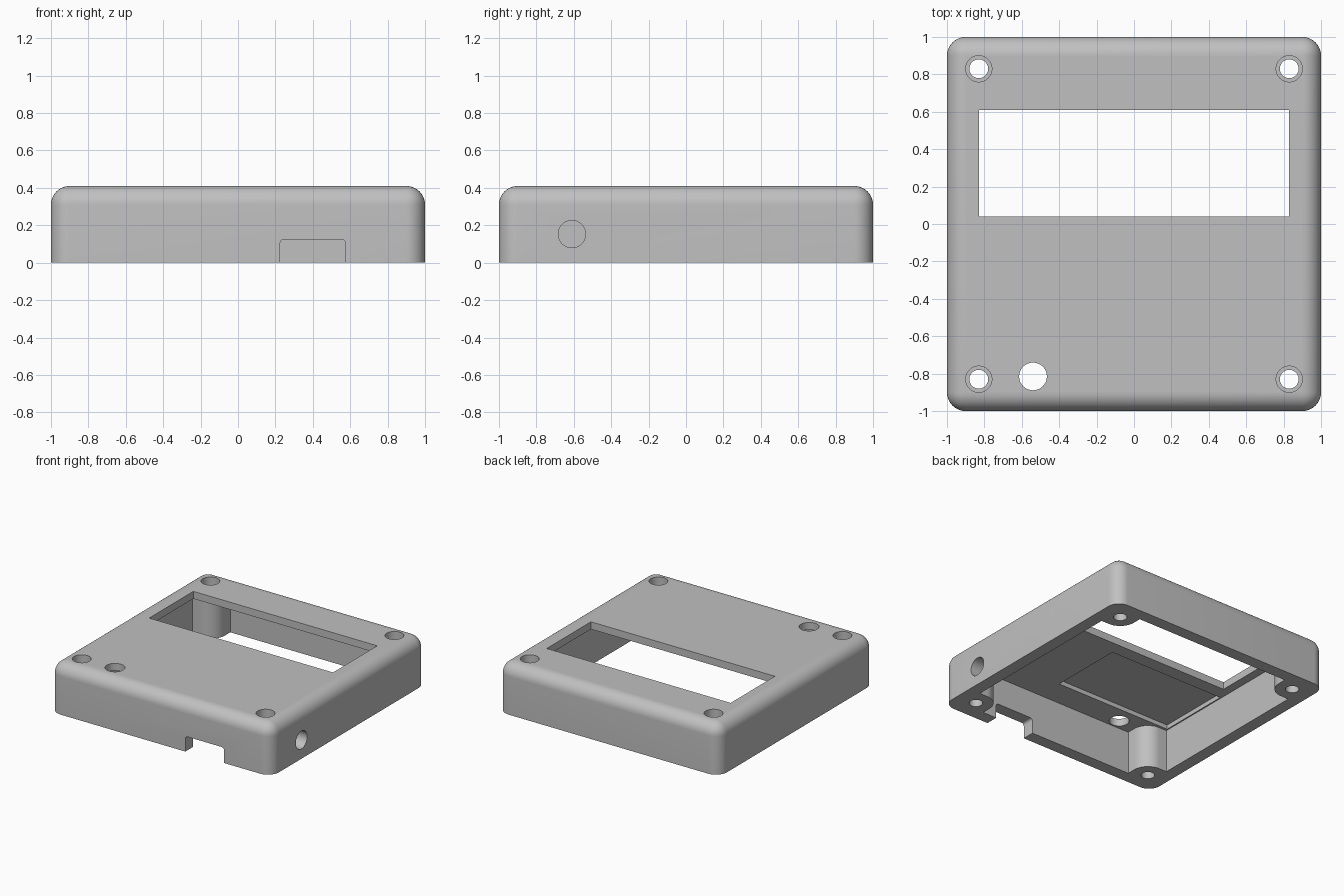
import bpy, bmesh, math
from mathutils import Matrix, Vector

cube = bpy.data.objects.get("Cube")
if cube:
    bpy.data.objects.remove(cube, do_unlink=True)

HEIGHT = 0.41
CEILING = 0.35
SCREW = 0.83
WALL = 0.9
BOSS_R = 0.13

grey = bpy.data.materials.new("matte grey plastic")
grey.use_nodes = True
COLOUR = (0.53, 0.53, 0.53, 1)
grey.diffuse_color = COLOUR
grey.node_tree.nodes["Principled BSDF"].inputs["Base Color"].default_value = COLOUR


def make_object(name, bm):
    bmesh.ops.recalc_face_normals(bm, faces=bm.faces)
    mesh = bpy.data.meshes.new(name)
    bm.to_mesh(mesh)
    bm.free()
    mesh.materials.append(grey)
    obj = bpy.data.objects.new(name, mesh)
    bpy.context.collection.objects.link(obj)
    return obj


def box_mesh(x, y, z):
    """Box spanning three (low, high) ranges."""
    bm = bmesh.new()
    bmesh.ops.create_cube(bm, size=1)
    for v in bm.verts:
        v.co = Vector([r[0] if c < 0 else r[1] for c, r in zip(v.co, (x, y, z))])
    return bm


def prism(name, outline, z0, z1):
    bm = bmesh.new()
    face = bm.faces.new([bm.verts.new((x, y, z0)) for x, y in outline])
    side = bmesh.ops.extrude_face_region(bm, geom=[face])["geom"]
    verts = [g for g in side if isinstance(g, bmesh.types.BMVert)]
    bmesh.ops.translate(bm, verts=verts, vec=(0, 0, z1 - z0))
    return make_object(name, bm)


def cylinder(name, centre, radius, depth, axis="Z"):
    bm = bmesh.new()
    turn = Matrix.Rotation(math.pi / 2, 4, "Y") if axis == "X" else Matrix()
    bmesh.ops.create_cone(bm, cap_ends=True, segments=48, radius1=radius, radius2=radius,
                          depth=depth, matrix=Matrix.Translation(centre) @ turn)
    return make_object(name, bm)


def cut(target, cutter):
    """Subtract the cutter for good and discard it."""
    cutter.hide_render = True
    mod = target.modifiers.new("cut", "BOOLEAN")
    mod.operation = "DIFFERENCE"
    mod.solver = "EXACT"
    mod.object = cutter
    bpy.context.view_layer.objects.active = target
    bpy.ops.object.modifier_apply(modifier=mod.name)
    bpy.data.objects.remove(cutter, do_unlink=True)


# Outer shell: rounded everywhere except the open bottom rim
bm = box_mesh((-1, 1), (-1, 1), (0, HEIGHT))
edges = [e for e in bm.edges if max(v.co.z for v in e.verts) > 0.1]
bmesh.ops.bevel(bm, geom=edges, offset=0.1, segments=10, profile=0.5, affect="EDGES")
case = make_object("enclosure_cover", bm)

# Cavity outline that leaves a round screw boss in each corner
corner = [(WALL, SCREW - BOSS_R)]
for i in range(17):
    a = math.radians(270) - math.radians(90) * i / 16
    corner.append((SCREW + BOSS_R * math.cos(a), SCREW + BOSS_R * math.sin(a)))
corner.append((SCREW - BOSS_R, WALL))
outline = []
for quarter in range(4):
    turn = Matrix.Rotation(quarter * math.pi / 2, 2)
    outline += [tuple(turn @ Vector(p)) for p in corner]
cut(case, prism("cavity", outline, -0.1, CEILING))

# Shallow board recess in the underside of the top
cut(case, make_object("board_recess", box_mesh((-0.89, 0.15), (-0.68, -0.07), (0.2, 0.385))))

# Display window
cut(case, make_object("window", box_mesh((-0.83, 0.83), (0.04, 0.61), (0.2, 0.6))))

# Screw holes with deep counterbores
for sx in (-1, 1):
    for sy in (-1, 1):
        cut(case, cylinder("screw_hole", (sx * SCREW, sy * SCREW, 0.2), 0.05, 1))
        cut(case, cylinder("counterbore", (sx * SCREW, sy * SCREW, 0.45), 0.07, 0.5))

# Button hole in the top and cable hole in the side
cut(case, cylinder("button_hole", (-0.54, -0.815, 0.45), 0.074, 0.6))
cut(case, cylinder("cable_hole", (0.97, -0.61, 0.153), 0.073, 0.3, "X"))

# Connector notch in the front wall with rounded upper corners
bm = box_mesh((0.225, 0.575), (-1.1, -0.85), (-0.1, 0.125))
edges = [e for e in bm.edges
         if all(v.co.z > 0 for v in e.verts) and abs(e.verts[0].co.y - e.verts[1].co.y) > 0.1]
bmesh.ops.bevel(bm, geom=edges, offset=0.022, segments=5, profile=0.5, affect="EDGES")
cut(case, make_object("connector_notch", bm))

# Smooth fillets and bores, crisp edges elsewhere
bpy.ops.object.select_all(action="DESELECT")
case.select_set(True)
bpy.context.view_layer.objects.active = case
bpy.ops.object.shade_smooth_by_angle(angle=math.radians(30))
